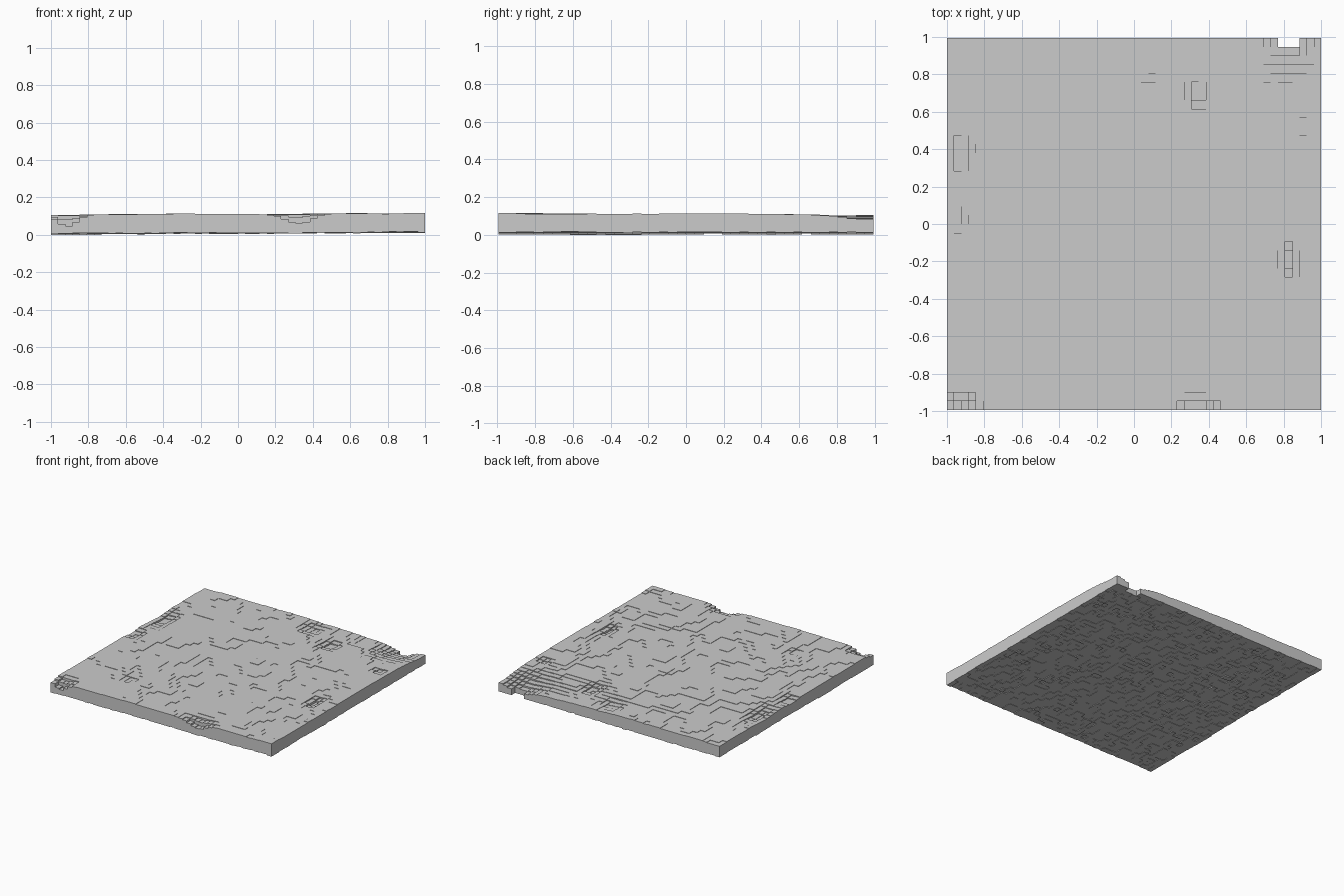
import bpy, bmesh, math, random
from mathutils import Vector, noise

if "Cube" in bpy.data.objects:
    bpy.data.objects.remove(bpy.data.objects["Cube"])

random.seed(4)
NX, NY = 52, 42
DX, DY = 2.0 / NX, 1.99 / NY
STEP = 0.003

# hollows in the ground: x, y, radius x, radius y, depth
HOLLOWS = [
    (0.33, -0.99, 0.09, 0.06, 0.055), (-0.91, -0.98, 0.07, 0.06, 0.062),
    (0.83, -0.19, 0.04, 0.09, 0.03), (0.82, 1.0, 0.16, 0.20, 0.045),
    (0.60, 1.0, 0.40, 0.28, 0.020), (0.34, 0.71, 0.06, 0.09, 0.025),
    (0.08, 0.86, 0.10, 0.09, 0.015), (-0.93, 0.36, 0.06, 0.13, 0.025),
    (-0.96, 0.04, 0.06, 0.08, 0.018), (0.91, 0.53, 0.05, 0.05, 0.018),
    (-0.52, -0.66, 0.05, 0.05, 0.012),
]


def snap(z):
    return round(z / STEP) * STEP


def top_height(x, y):
    z = 0.107 + 0.004 * x - 0.004 * y
    z += 0.006 * noise.noise(Vector((x * 2.2, y * 2.2, 0.3)))
    z += 0.004 * noise.noise(Vector((x * 7, y * 7, 4.1)))
    for hx, hy, rx, ry, depth in HOLLOWS:
        z -= depth * math.exp(-((x - hx) / rx) ** 2 - ((y - hy) / ry) ** 2)
    return snap(max(z, 0.03))


def bottom_height(x, y):
    z = 0.009 + 0.004 * x + 0.006 * noise.noise(Vector((x * 2, y * 2, 9.7)))
    return max(0.0, snap(z + random.uniform(-0.003, 0.003)))


# one block per ground cell
def add_block(bm, x0, x1, y0, y1, z0, z1):
    v = [bm.verts.new(p) for p in (
        (x0, y0, z0), (x1, y0, z0), (x1, y1, z0), (x0, y1, z0),
        (x0, y0, z1), (x1, y0, z1), (x1, y1, z1), (x0, y1, z1))]
    for f in ((3, 2, 1, 0), (4, 5, 6, 7), (0, 1, 5, 4),
              (1, 2, 6, 5), (2, 3, 7, 6), (3, 0, 4, 7)):
        bm.faces.new([v[i] for i in f])


bm = bmesh.new()
for i in range(NX):
    for j in range(NY):
        # missing cells in the back edge
        if j == NY - 1 and 46 <= i <= 48:
            continue
        x0, y0 = -1 + i * DX, -0.995 + j * DY
        xc, yc = x0 + DX / 2, y0 + DY / 2
        bottom = 0.0 if (i, j) == (12, 30) else bottom_height(xc, yc)
        add_block(bm, x0, x0 + DX, y0, y0 + DY, bottom, top_height(xc, yc))

mesh = bpy.data.meshes.new("terrain_slab")
bm.to_mesh(mesh)
bm.free()
slab = bpy.data.objects.new("terrain_slab", mesh)
bpy.context.collection.objects.link(slab)
